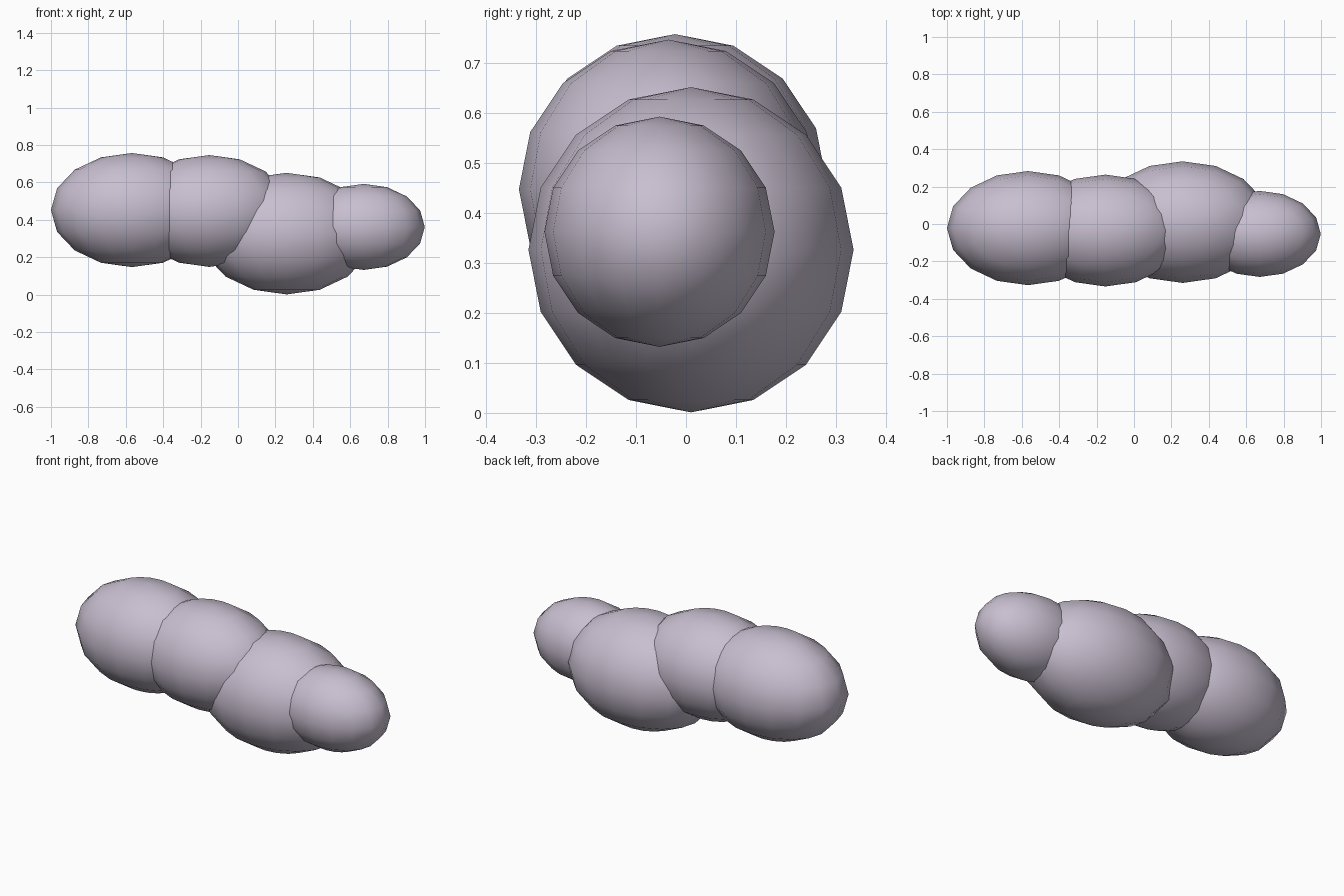
import bpy
import bmesh
from mathutils import Matrix, Vector

cube = bpy.data.objects.get("Cube")
if cube:
    bpy.data.objects.remove(cube, do_unlink=True)

# Single pale mauve colour
mauve = bpy.data.materials.new("pale_mauve")
mauve.use_nodes = True
colour = (0.58, 0.52, 0.63, 1.0)
mauve.diffuse_color = colour
mauve.node_tree.nodes["Principled BSDF"].inputs["Base Color"].default_value = colour

STRETCH = 1.42  # every segment is longer along x than it is round


def add_segment(name, centre, radius):
    """Smooth, coarse sphere stretched along the body."""
    bm = bmesh.new()
    size = Matrix.Diagonal((radius * STRETCH, radius, radius, 1))
    bmesh.ops.create_uvsphere(bm, u_segments=16, v_segments=8, radius=1,
                              matrix=Matrix.Translation(Vector(centre)) @ size)
    for face in bm.faces:
        face.smooth = True
    mesh = bpy.data.meshes.new(name)
    bm.to_mesh(mesh)
    bm.free()
    mesh.materials.append(mauve)
    obj = bpy.data.objects.new(name, mesh)
    bpy.context.collection.objects.link(obj)


# Four overlapping segments in a row
add_segment("right_end_segment", (-0.567, -0.022, 0.452), 0.305)
add_segment("right_middle_segment", (-0.153, -0.035, 0.447), 0.299)
add_segment("left_middle_segment", (0.26, 0.01, 0.326), 0.325)
add_segment("left_end_segment", (0.672, -0.053, 0.362), 0.23)
